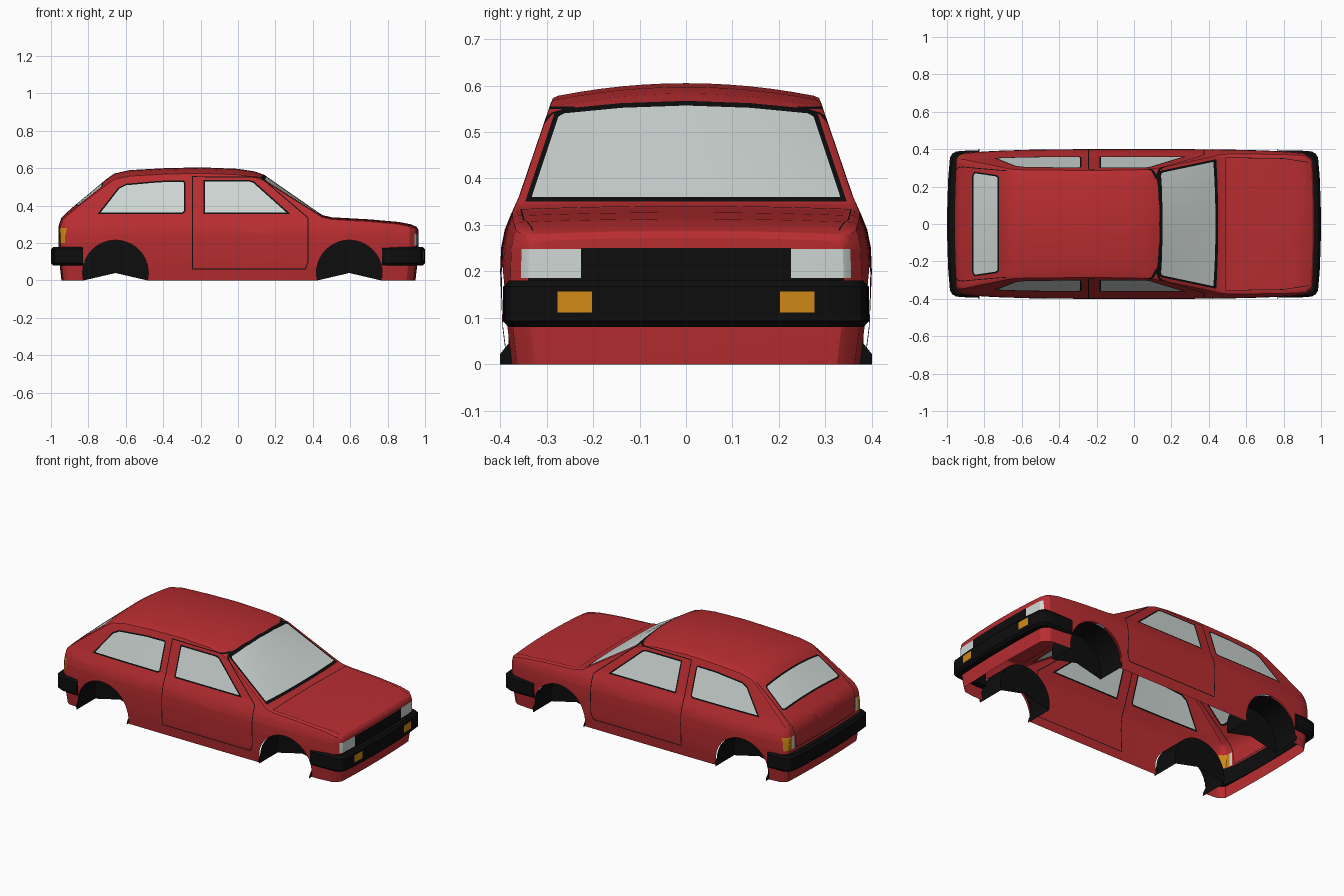
import bpy, bmesh, math
from mathutils import Vector

if "Cube" in bpy.data.objects:
    bpy.data.objects.remove(bpy.data.objects["Cube"])


def material(name, rgb):
    m = bpy.data.materials.new(name)
    m.use_nodes = True
    m.diffuse_color = (*rgb, 1)
    m.node_tree.nodes["Principled BSDF"].inputs["Base Color"].default_value = (*rgb, 1)
    return m


MATS = [material("body red", (.48, .026, .03)), material("trim black", (.004, .004, .004)),
        material("glass grey", (.62, .68, .66)), material("lamp orange", (.63, .25, .008))]
RED, BLACK, GLASS, ORANGE = range(4)
X, Y, Z = 0, 1, 2


def finish(name, bm, angle=30):
    mesh = bpy.data.meshes.new(name)
    if "mark" in bm.faces.layers.int:
        bm.faces.layers.int.remove(bm.faces.layers.int["mark"])
    bm.to_mesh(mesh)
    bm.free()
    for m in MATS:
        mesh.materials.append(m)
    ob = bpy.data.objects.new(name, mesh)
    bpy.context.collection.objects.link(ob)
    bpy.ops.object.select_all(action='DESELECT')
    ob.select_set(True)
    bpy.context.view_layer.objects.active = ob
    bpy.ops.object.shade_smooth_by_angle(angle=math.radians(angle))
    return ob


def geometry(faces):
    return list({v for f in faces for v in f.verts}) + list({e for f in faces for e in f.edges}) + faces


def cut(bm, poly, axes, facing, mat=None, inset=0.0):
    """Cut a convex outline into the faces that look along 'facing', then colour them."""
    mark = bm.faces.layers.int.get("mark") or bm.faces.layers.int.new("mark")
    look = Vector(facing)
    bm.normal_update()
    for f in bm.faces:
        f[mark] = int(f.normal.dot(look) > .15)
    mid = [sum(p[i] for p in poly) / len(poly) for i in (0, 1)]
    for p, q in zip(poly, poly[1:] + poly[:1]):
        co, no = Vector(), Vector()
        co[axes[0]], co[axes[1]] = p
        no[axes[0]], no[axes[1]] = q[1] - p[1], p[0] - q[0]
        no.normalize()
        if no[axes[0]] * (mid[0] - p[0]) + no[axes[1]] * (mid[1] - p[1]) < 0:
            no = -no
        co += no * inset
        faces = [f for f in bm.faces if f[mark]]
        if not faces:
            return []
        bmesh.ops.bisect_plane(bm, geom=geometry(faces), dist=1e-6, plane_co=co, plane_no=no)
        for f in bm.faces:
            if f[mark] and (f.calc_center_median() - co).dot(no) < 0:
                f[mark] = 0
    found = [f for f in bm.faces if f[mark]]
    if mat is not None:
        for f in found:
            f.material_index = mat
    return found


def seam(bm, points, axes, facing, width=.005):
    for p, q in zip(points, points[1:]):
        d = Vector((q[0] - p[0], q[1] - p[1])).normalized() * width / 2
        cut(bm, [(p[0] - d.y, p[1] + d.x), (q[0] - d.y, q[1] + d.x),
                 (q[0] + d.y, q[1] - d.x), (p[0] + d.y, p[1] - d.x)], axes, facing, BLACK)


def window(bm, poly, axes, facing, rim=.008):
    cut(bm, poly, axes, facing, BLACK)
    cut(bm, poly, axes, facing, GLASS, rim)


def lookup(keys, t):
    for (a, va), (b, vb) in zip(keys, keys[1:]):
        if t <= b:
            return va + (vb - va) * max(0, (t - a) / (b - a))
    return keys[-1][1]


# Body shell: cross-sections along the length, under a top profile
TOP = [(-.96, .29), (-.945, .335), (-.92, .36), (-.86, .412), (-.70, .545), (-.66, .572),
       (-.58, .59), (-.4, .6), (-.2, .605), (0, .597), (.09, .583), (.14, .565), (.45, .35),
       (.5, .338), (.7, .327), (.86, .313), (.925, .3), (.955, .287), (.965, .272)]
WIDTH = [(0, .385), (.08, .395), (.2, .4), (.25, .398), (.29, .39), (.32, .378),
         (.36, .36), (.58, .285)]
LEVELS = [0, .08, .14, .2, .25, .29, .32, .36, .4, .45, .5, .55]


def half_width(x, z):
    a = abs(x)
    return lookup(WIDTH, z) * (1 - .075 * a ** 4) - .035 * max(0, (a - .92) / .045) ** 2


def section(x):
    top = lookup(TOP, x)
    crown = .007 + .02 * min(1, max(0, (top - .35) / .2))
    r = .016
    edge = top - crown - r
    half = [(half_width(x, min(z, edge)), min(z, edge)) for z in LEVELS + [1]]
    w = half[-1][0]
    half += [(w - .3 * r, edge + .7 * r)]
    half += [((w - r) * k / 6, top - crown * (k / 6) ** 2) for k in range(6, -1, -1)]
    return [(x, y, z) for y, z in half] + [(x, -y, z) for y, z in half[-2::-1]]


stations = [TOP[0][0]]
for (a, _), (b, _) in zip(TOP, TOP[1:]):
    n = max(1, round((b - a) / .045))
    stations += [a + (b - a) * (i + 1) / n for i in range(n)]

bm = bmesh.new()
rows = [[bm.verts.new(p) for p in section(x)] for x in stations]
for r, s in zip(rows, rows[1:]):
    for i in range(len(r) - 1):
        bm.faces.new((r[i], r[i + 1], s[i + 1], s[i]))
bm.faces.new(rows[0])
bm.faces.new(rows[-1])
bmesh.ops.remove_doubles(bm, verts=bm.verts[:], dist=1e-5)
bmesh.ops.dissolve_degenerate(bm, edges=bm.edges[:], dist=1e-5)
for i in range(-3, 4):
    bmesh.ops.bisect_plane(bm, geom=geometry(bm.faces[:]), dist=1e-5,
                           plane_co=(0, i / 10, 0), plane_no=(0, 1, 0))
bmesh.ops.bisect_plane(bm, geom=geometry(bm.faces[:]), dist=1e-5,
                       plane_co=(0, 0, .14), plane_no=(0, 0, 1))
for v in bm.verts:  # bowed ends that tuck in at the bottom
    v.co.x *= (1 - .018 * (v.co.y / .4) ** 2 * abs(v.co.x) ** 6) * (1 - .12 * max(0, .14 - v.co.z))
bmesh.ops.recalc_face_normals(bm, faces=bm.faces[:])

# Wheel openings
ARCHES, RADIUS, HUB = (-.655, .595), .176, .04
for cx in ARCHES:
    circle = [(cx + RADIUS * math.cos(a * math.tau / 40), HUB + RADIUS * math.sin(a * math.tau / 40))
              for a in range(40)]
    for s in (1, -1):
        holes = cut(bm, circle, (X, Z), (0, s, 0))
        bmesh.ops.delete(bm, geom=holes, context='FACES')

# Side windows and door seams
REAR_SIDE = [(-.75, .356), (-.295, .356), (-.282, .368), (-.282, .525), (-.29, .535),
             (-.42, .533), (-.6, .517), (-.64, .497)]
FRONT_SIDE = [(-.184, .356), (.28, .356), (.085, .53), (.06, .537), (-.184, .537)]
for s in (1, -1):
    side = (0, s, 0)
    window(bm, REAR_SIDE, (X, Z), side)
    window(bm, FRONT_SIDE, (X, Z), side)
    seam(bm, [(-.243, .555), (-.243, .062), (.36, .062), (.375, .1), (.375, .335),
              (.12, .552), (-.243, .555)], (X, Z), side)

# Windscreen, tailgate glass, bonnet and tailgate seams
window(bm, [(-.346, .35), (.346, .35), (.283, .54), (.265, .55), (.14, .562), (0, .567),
            (-.14, .562), (-.265, .55), (-.283, .54)], (Y, Z), (1, 0, 0), .01)
window(bm, [(-.865, -.26), (-.855, -.28), (-.735, -.262), (-.722, -.25),
            (-.722, .25), (-.735, .262), (-.855, .28), (-.865, .26)], (X, Y), (0, 0, 1))
seam(bm, [(.49, -.355), (.49, .355)], (X, Y), (0, 0, 1), .004)
for s in (1, -1):
    seam(bm, [(.49, s * .355), (.8, s * .35), (.93, s * .33)], (X, Y), (0, 0, 1), .003)
    seam(bm, [(s * .28, .2), (s * .305, .35), (s * .285, .53)], (Y, Z), (-1, 0, 0), .004)
seam(bm, [(-.28, .2), (.28, .2)], (Y, Z), (-1, 0, 0), .004)


def box(a, b, c, d):
    return [(a, c), (b, c), (b, d), (a, d)]


# Grille, headlamps and tail lamps
cut(bm, box(-.226, .226, .15, .25), (Y, Z), (1, 0, 0), BLACK)
for s in (1, -1):
    cut(bm, box(s * .226, s * .34, .15, .186), (Y, Z), (1, 0, 0), BLACK)
    cut(bm, box(s * .226, s * .34, .186, .248), (Y, Z), (1, 0, 0), GLASS)
    cut(bm, box(.943, .98, .186, .248), (X, Z), (0, s, 0), GLASS)
    cut(bm, box(s * .298, s * .32, .2, .28), (Y, Z), (-1, 0, 0), GLASS)
    cut(bm, box(s * .32, s * .37, .2, .28), (Y, Z), (-1, 0, 0), ORANGE)
finish("body_shell", bm)


# Wrap-around bumpers
def bumper(name, end, start):
    half = [(start, .394), (.9, .392), (.95, .388), (.972, .376), (.984, .355), (.993, .25), (.998, .12)]
    path = half + [(1, 0)] + [(x, -y) for x, y in half[::-1]]
    profile = [(.012, .08), (0, .093), (0, .167), (.012, .18), (.05, .18), (.05, .08)]
    bm = bmesh.new()
    rows = []
    for x, y in path:
        back = min(1, max(0, (x - .9) / .08))
        rows.append([bm.verts.new((end * (x - d * back), y - math.copysign(d, y) * (abs(y) > .3), z))
                     for d, z in profile])
    for r, s in zip(rows, rows[1:]):
        for i in range(len(profile)):
            j = (i + 1) % len(profile)
            bm.faces.new((r[i], r[j], s[j], s[i]))
    bm.faces.new(rows[0])
    bm.faces.new(rows[-1])
    bmesh.ops.recalc_face_normals(bm, faces=bm.faces[:])
    for f in bm.faces:
        f.material_index = BLACK
    if end > 0:  # turn signals
        for s in (1, -1):
            cut(bm, box(s * .202, s * .277, .112, .157), (Y, Z), (1, 0, 0), ORANGE)
    finish(name, bm)


bumper("front_bumper", 1, .77)
bumper("rear_bumper", -1, .83)

# Wheel wells: arched tunnels closed on the inner side
for cx, label in zip(ARCHES, ("rear", "front")):
    for s, side in ((1, "far"), (-1, "near")):
        bm = bmesh.new()
        low = math.asin(HUB / RADIUS)
        arc = [-low + (math.pi + 2 * low) * i / 28 for i in range(29)]
        pts = [(cx + RADIUS * math.cos(a), HUB + RADIUS * math.sin(a)) for a in arc]
        outer = [bm.verts.new((x, s * (.4 if z < .035 else .382), z)) for x, z in pts]
        inner = [bm.verts.new((x, s * .22, z)) for x, z in pts]
        hub = bm.verts.new((cx, s * .22, HUB))
        for i in range(28):
            bm.faces.new((outer[i], outer[i + 1], inner[i + 1], inner[i]))
            bm.faces.new((inner[i], inner[i + 1], hub))
        bmesh.ops.recalc_face_normals(bm, faces=bm.faces[:])
        for f in bm.faces:
            f.material_index = BLACK
        finish(f"{label}_wheel_well_{side}", bm)
